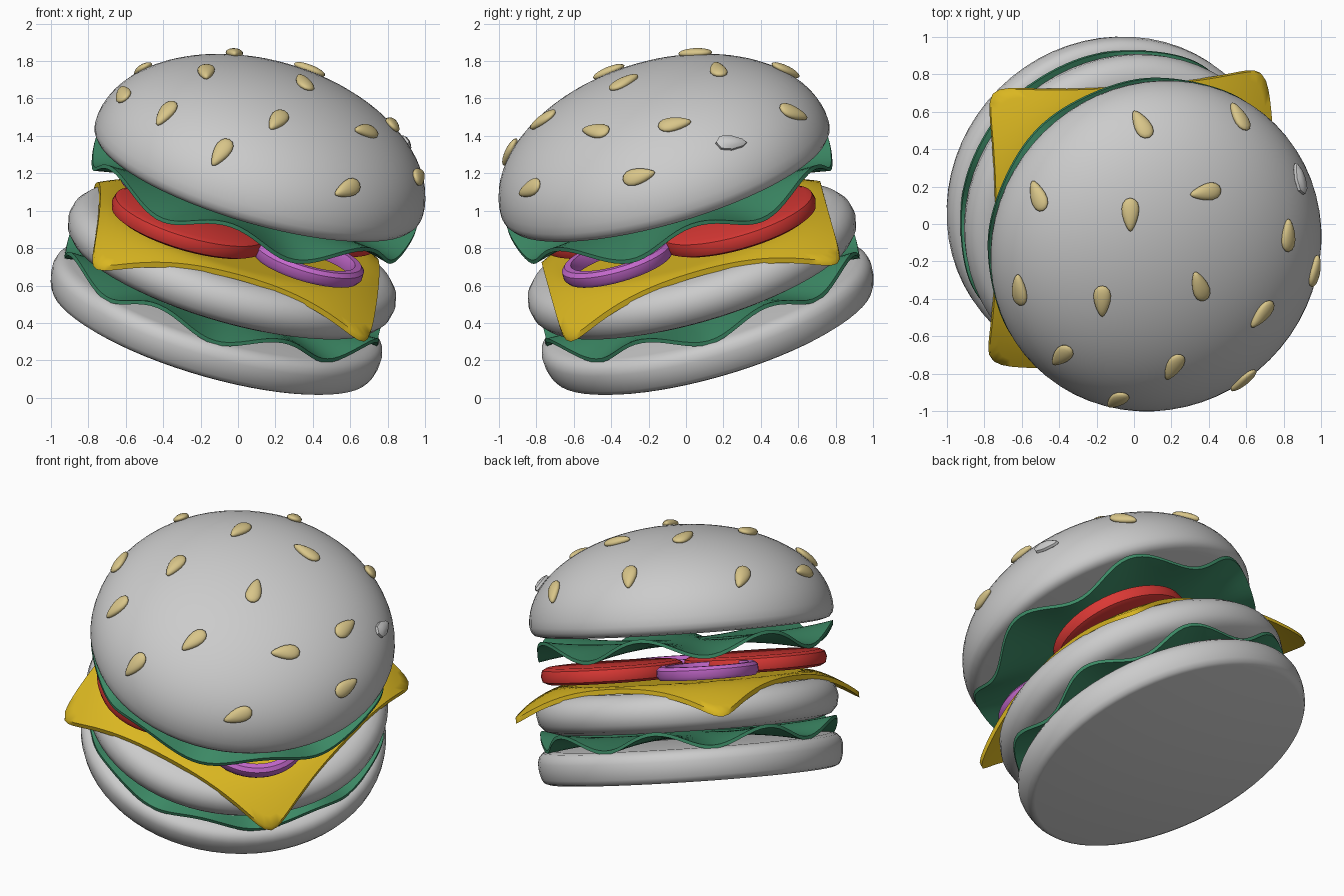
import bpy, bmesh, math
from mathutils import Vector, Matrix

if "Cube" in bpy.data.objects:
    bpy.data.objects.remove(bpy.data.objects["Cube"])

# The whole stack leans 22.5 degrees towards the front right
TILT = Matrix.Translation((-0.145, 0.145, 0.345)) @ Matrix.Rotation(math.radians(22.5), 4, Vector((1, 1, 0)))


def material(name, rgb):
    m = bpy.data.materials.new(name)
    m.diffuse_color = (*rgb, 1)
    m.use_nodes = True
    m.node_tree.nodes["Principled BSDF"].inputs["Base Color"].default_value = m.diffuse_color
    return m


GREEN = material("green", (0.045, 0.25, 0.13))
RED = material("red", (0.70, 0.04, 0.035))
YELLOW = material("yellow", (0.70, 0.47, 0.015))
PURPLE = material("purple", (0.55, 0.14, 0.60))
TAN = material("tan", (0.69, 0.56, 0.25))


def finish(name, bm, mat=None, matrix=TILT, angle=40):
    bmesh.ops.remove_doubles(bm, verts=bm.verts, dist=1e-5)
    bmesh.ops.recalc_face_normals(bm, faces=bm.faces)
    bm.transform(matrix)
    me = bpy.data.meshes.new(name)
    bm.to_mesh(me)
    bm.free()
    ob = bpy.data.objects.new(name, me)
    bpy.context.collection.objects.link(ob)
    if mat:
        me.materials.append(mat)
    bpy.ops.object.select_all(action='DESELECT')
    ob.select_set(True)
    bpy.context.view_layer.objects.active = ob
    bpy.ops.object.shade_smooth_by_angle(angle=math.radians(angle))
    return ob


def lathe(name, profile, mat=None, centre=(0, 0), steps=64, closed=False):
    bm = bmesh.new()
    vs = [bm.verts.new((r, 0, z)) for r, z in profile]
    pairs = list(zip(vs, vs[1:])) + ([(vs[-1], vs[0])] if closed else [])
    edges = [bm.edges.new(p) for p in pairs]
    bmesh.ops.spin(bm, geom=vs + edges, axis=(0, 0, 1), cent=(0, 0, 0),
                   angle=math.tau, steps=steps)
    return finish(name, bm, mat, TILT @ Matrix.Translation((*centre, 0)))


def sheet(name, radius, height, thick, mat, segs=128, rings=14):
    """Thin closed sheet; radius(angle) is the outline, height(angle, r, t) its surface."""
    bm = bmesh.new()
    layers = []
    for off in (-thick / 2, thick / 2):
        grid = []
        for i in range(rings + 1):
            t = i / rings
            row = []
            for j in range(segs):
                a = math.tau * j / segs
                r = radius(a) * t
                row.append(bm.verts.new((r * math.cos(a), r * math.sin(a), height(a, r, t) + off)))
            grid.append(row)
        for i in range(rings):
            for j in range(segs):
                k = (j + 1) % segs
                bm.faces.new((grid[i][j], grid[i + 1][j], grid[i + 1][k], grid[i][k]))
        layers.append(grid[-1])
    lo, hi = layers
    for j in range(segs):
        k = (j + 1) % segs
        bm.faces.new((lo[j], lo[k], hi[k], hi[j]))
    return finish(name, bm, mat, angle=60)


# Buns and patty
lathe("bottom_bun", [(0, 0), (.86, 0), (.885, .01), (.90, .035), (.912, .08), (.915, .13),
                     (.905, .165), (.88, .19), (.84, .20), (0, .20)])
lathe("patty", [(0, .30), (.80, .30), (.86, .32), (.895, .36), (.908, .42), (.895, .475),
                (.86, .515), (.80, .54), (0, .54)])
A, B, ZC = .912, .55, .95
dome = [(A * math.cos(t), ZC + B * math.sin(t)) for t in (math.pi / 2 * i / 20 for i in range(20))]
lathe("top_bun", [(0, .885), (.85, .885), (.885, .895), (.905, .92)] + dome + [(0, ZC + B)])


# Wavy lettuce leaves
def lettuce(name, z, waves, phase, amp):
    def wave(a):
        return math.cos(waves * (a + math.pi / 4) + phase)
    sheet(name, lambda a: .885 + .018 * wave(a),
          lambda a, r, t: z + amp * wave(a) * t ** 3, .022, GREEN)


lettuce("lower_lettuce", .25, 8, math.pi, .05)
lettuce("upper_lettuce", .80, 7, 0, .06)

# Square cheese slice with drooping corners
TURN = math.radians(2)


def square(a):
    c, s = abs(math.cos(a - TURN)), abs(math.sin(a - TURN))
    return .775 / (c ** 16 + s ** 16) ** (1 / 16)


sheet("cheese", square,
      lambda a, r, t: .57 - .17 * max(0, (r - .72) / .33) ** 1.5, .03, YELLOW, 160, 20)

# Tomato slices and onion rings
for i, c in enumerate([(.31, .31), (-.29, -.32)]):
    lathe(f"tomato_{i + 1}", [(0, .60), (.39, .60), (.42, .615), (.43, .65), (.42, .685),
                              (.39, .70), (0, .70)], RED, c, 48)
for i, c in enumerate([(.375, -.365), (-.39, .31)]):
    lathe(f"onion_ring_{i + 1}", [(.25, .60), (.29, .60), (.305, .62), (.305, .66), (.285, .68),
                                  (.25, .68), (.24, .64)], PURPLE, c, 48, True)


# Sesame seeds: plan position and heading, dropped onto the dome
def seed(name, x, y, heading, grey=False):
    inv = TILT.inverted()
    scale = Matrix.Diagonal((1 / A, 1 / A, 1 / B, 1)) @ Matrix.Translation((0, 0, -ZC))
    o = (scale @ inv) @ Vector((x, y, 3))
    d = (scale @ inv).to_3x3() @ Vector((0, 0, -1))
    b, c, q = o.dot(d), o.dot(o) - 1, d.dot(d)
    k = (-b - math.sqrt(max(0, b * b - q * c))) / q
    u = (o + d * k).normalized()
    p = TILT @ Vector((u.x * A, u.y * A, ZC + u.z * B))
    n = (TILT.to_3x3() @ Vector((u.x / A, u.y / A, u.z / B))).normalized()
    h = Vector((math.cos(heading), math.sin(heading), 0))
    h.z = -h.dot(n) / max(n.z, .05)
    h.normalize()
    w = n.cross(h).normalized()
    frame = Matrix((h, w, n)).transposed().to_4x4()
    frame.translation = p + n * .008
    bm = bmesh.new()
    bmesh.ops.create_uvsphere(bm, u_segments=8 if grey else 16, v_segments=5 if grey else 10, radius=1)
    for v in bm.verts:
        taper = 1 - .4 * v.co.x
        v.co = Vector((v.co.x * .09, v.co.y * .044 * taper, v.co.z * .026))
    finish(name, bm, None if grey else TAN, frame, 30 if grey else 60)


SEEDS = [(.04, .53, 120), (.56, .57, 120), (-.51, .15, 110), (-.02, .05, 270), (.38, .17, 190),
         (.82, -.06, 90), (.96, -.25, 80), (-.61, -.35, 95), (-.17, -.41, 270), (.35, -.33, 110),
         (.68, -.48, 230), (-.385, -.70, 225), (.21, -.76, 240), (-.09, -.935, 215), (.58, -.83, 220)]
for i, (x, y, a) in enumerate(SEEDS):
    seed(f"sesame_seed_{i + 1}", x, y, math.radians(a))
seed("plain_seed", .88, .24, math.radians(105), True)
